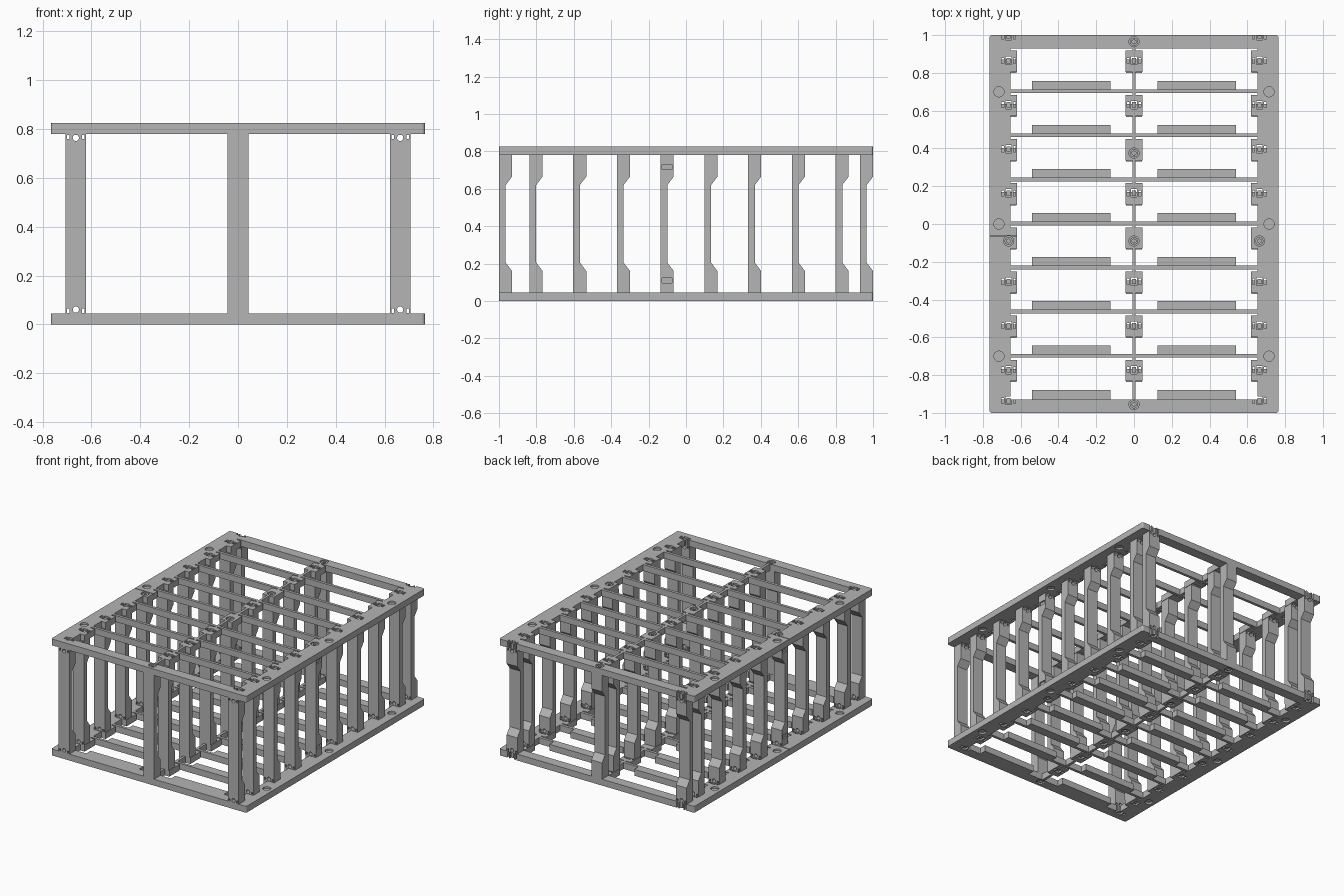
import bpy, bmesh
from mathutils import Matrix, Vector

cube = bpy.data.objects.get("Cube")
if cube:
    bpy.data.objects.remove(cube, do_unlink=True)

GREY = bpy.data.materials.new("plain grey")
GREY.use_nodes = True
GREY.diffuse_color = (0.46, 0.46, 0.46, 1)
GREY.node_tree.nodes["Principled BSDF"].inputs["Base Color"].default_value = GREY.diffuse_color

THICK, TOP = 0.045, 0.825
SIDE = 0.664                                   # x of the side posts
STARTS = [-1.0] + [-0.837 + 0.2338 * i for i in range(8)] + [0.93]
BARS = [-0.697 + 0.2333 * i for i in range(7)]
SCREWS = [(0, 0.965), (0, 0.375), (0, -0.09), (0, -0.955), (SIDE, -0.09), (-SIDE, -0.09)]


def box(bm, x0, x1, y0, y1, z0, z1):
    lo, hi = Vector((x0, y0, z0)), Vector((x1, y1, z1))
    m = Matrix.Translation((lo + hi) / 2) @ Matrix.Diagonal((*(hi - lo), 1))
    return bmesh.ops.create_cube(bm, size=1, matrix=m)["verts"]


def cyl(bm, x, y, z0, z1, r, n=24):
    bmesh.ops.create_cone(bm, cap_ends=True, segments=n, radius1=r, radius2=r,
                          depth=z1 - z0, matrix=Matrix.Translation((x, y, (z0 + z1) / 2)))


def finish(bm, name):
    bmesh.ops.recalc_face_normals(bm, faces=bm.faces)
    mesh = bpy.data.meshes.new(name)
    bm.to_mesh(mesh)
    bm.free()
    mesh.materials.append(GREY)
    ob = bpy.data.objects.new(name, mesh)
    bpy.context.collection.objects.link(ob)
    return ob


def carve(ob, bm):
    """Cut the shapes in bm out of ob, merging ob's overlapping pieces."""
    cutter = finish(bm, ob.name + "_cutter")
    cutter.hide_render = True
    mod = ob.modifiers.new("cut", "BOOLEAN")
    mod.operation, mod.solver, mod.object = "DIFFERENCE", "EXACT", cutter
    mod.use_self = True
    graph = bpy.context.evaluated_depsgraph_get()
    mesh = bpy.data.meshes.new_from_object(ob.evaluated_get(graph))
    ob.modifiers.clear()
    ob.data = mesh
    bpy.data.objects.remove(cutter, do_unlink=True)


def slot_sites():
    for i, y in enumerate(STARTS):
        if i != 4:
            yield -SIDE, y + 0.065
            yield SIDE, y + 0.065
        if i not in (0, 4, 6, 9):
            yield 0, y + 0.065


def frame(name, z0, outer, pads):
    """Open frame: rails, tabs, cross bars and spine, with holes cut."""
    z1 = z0 + THICK
    bm = bmesh.new()
    for s in (-1, 1):
        verts = box(bm, *sorted((s * 0.653, s * 0.765)), -1, 1, z0, z1)
        corner = {e for v in verts for e in v.link_edges
                  if all(abs(p.co.x) > 0.76 for p in e.verts)
                  and abs(e.verts[0].co.z - e.verts[1].co.z) > 0.01}
        bmesh.ops.bevel(bm, geom=list(corner), offset=0.012, segments=3, affect="EDGES", profile=0.5)
        box(bm, -0.7, 0.7, *sorted((s * 0.928, s * 1.0)), z0, z1)
    for y in STARTS[1:-1]:
        for x in (-SIDE, 0, SIDE):
            box(bm, x - 0.045, x + 0.045, y + 0.005, y + 0.118, z0, z1)
    for y in BARS:
        box(bm, -0.7, 0.7, y - 0.01, y + 0.01, z0, z1)
    box(bm, -0.009, 0.009, -0.95, 0.95, z0, z1)
    if pads:
        for y in [-0.935] + BARS:
            for s in (-1, 1):
                box(bm, *sorted((s * 0.125, s * 0.54)), y, y + 0.055, z0, z1)
    ob = finish(bm, name)

    cut = bmesh.new()
    for x, y in slot_sites():
        box(cut, x - 0.016, x + 0.016, y - 0.021, y + 0.021, z0 - 0.1, z1 + 0.1)
        for d in (-0.031, 0.031):
            box(cut, x + d - 0.006, x + d + 0.006, y - 0.015, y + 0.015, z0 - 0.1, z1 + 0.1)
    # round recesses on both faces of the side rails
    for x in (-0.715, 0.715):
        for y in (-0.7, 0, 0.7):
            cyl(cut, x, y, z1 - 0.012, z1 + 0.05, 0.027)
            cyl(cut, x, y, z0 - 0.05, z0 + 0.012, 0.027)
    # counterbores for the screws
    for x, y in SCREWS:
        if outer > 0:
            cyl(cut, x, y, z1 - 0.02, z1 + 0.05, 0.027)
        else:
            cyl(cut, x, y, z0 - 0.05, z0 + 0.02, 0.027)
    # seam across one rail
    box(cut, -0.8, -0.6, -0.067, -0.062, z1 - 0.008, z1 + 0.05)
    carve(ob, cut)


def posts(name, x, notched):
    """Row of posts with both ends flared toward the back."""
    bm = bmesh.new()
    w = 0.042
    z0, z1 = THICK, TOP - THICK
    profile = [(0, z0), (0.07, z0), (0.07, 0.16), (0.036, 0.205),
               (0.036, 0.62), (0.07, 0.665), (0.07, z1), (0, z1)]
    for y in STARTS:
        face = bm.faces.new([bm.verts.new((x - w, y + p, z)) for p, z in profile])
        moved = bmesh.ops.extrude_face_region(bm, geom=[face])["geom"]
        bmesh.ops.translate(bm, vec=(2 * w, 0, 0),
                            verts=[g for g in moved if isinstance(g, bmesh.types.BMVert)])
    ob = finish(bm, name)
    if not notched:
        return
    cut = bmesh.new()
    for z, s in ((z0, 1), (z1, -1)):
        # small arch and clip slots at each end
        bmesh.ops.create_cone(cut, cap_ends=True, segments=12, radius1=0.013, radius2=0.013, depth=3,
                              matrix=Matrix.Translation((x, 0, z + s * 0.016)) @ Matrix.Rotation(1.5707963, 4, "X"))
        for d in (-0.031, 0.031):
            box(cut, x + d - 0.005, x + d + 0.005, -1.5, 1.5, *sorted((z + s * 0.003, z + s * 0.02)))
        # latch recess in the outer face of the middle post
        edge = x + w * (1 if x > 0 else -1)
        box(cut, edge - 0.01, edge + 0.01, -0.127, -0.075, *sorted((z + s * 0.05, z + s * 0.077)))
    carve(ob, cut)


frame("bottom_frame", 0, -1, True)
frame("top_frame", TOP - THICK, 1, False)
posts("left_posts", SIDE, True)
posts("right_posts", -SIDE, True)
posts("centre_posts", 0, False)

# clip pegs standing in the slots
bm = bmesh.new()
for x, y in slot_sites():
    for z0, z1 in ((0.008, THICK), (TOP - THICK, TOP - 0.008)):
        box(bm, x - 0.01, x + 0.01, y - 0.014, min(y + 0.014, 0.999), z0, z1)
finish(bm, "clip_pegs")

# screws: a ring head with a hollow drive
bm = bmesh.new()
for x, y in SCREWS:
    for z0, z1 in ((0.005, 0.03), (TOP - 0.03, TOP - 0.005)):
        cyl(bm, x, y, z0, z1, 0.021)
screws = finish(bm, "screw_heads")
cut = bmesh.new()
for x, y in SCREWS:
    cyl(cut, x, y, -0.05, 0.018, 0.011, 6)
    cyl(cut, x, y, TOP - 0.018, TOP + 0.05, 0.011, 6)
carve(screws, cut)
